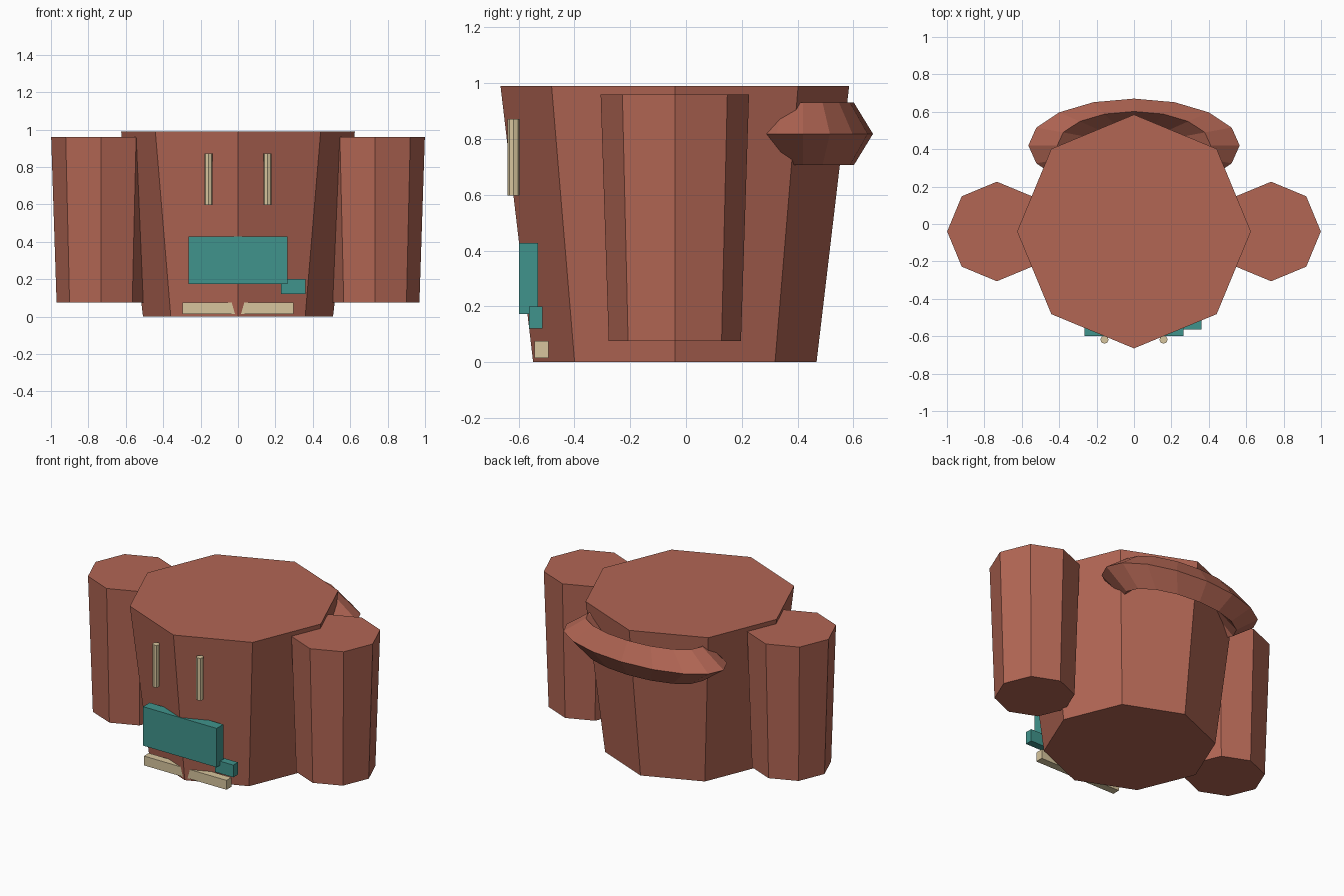
import bpy

if "Cube" in bpy.data.objects:
    bpy.data.objects.remove(bpy.data.objects["Cube"])


def material(name, rgb):
    """Flat colour from 0-255 sRGB."""
    mat = bpy.data.materials.new(name)
    lin = [((c / 255 + 0.055) / 1.055) ** 2.4 for c in rgb]
    mat.diffuse_color = (*lin, 1)
    mat.use_nodes = True
    mat.node_tree.nodes["Principled BSDF"].inputs["Base Color"].default_value = mat.diffuse_color
    return mat


BROWN = material("clay brown", (178, 102, 84))
TEAL = material("teal", (64, 148, 140))
TAN = material("cream tan", (215, 197, 157))


def finish(name, mat):
    ob = bpy.context.object
    ob.name = name
    ob.data.materials.append(mat)
    return ob


def prism(name, mat, x, y, z0, z1, r0, r1):
    """Eight-sided tapered column."""
    bpy.ops.mesh.primitive_cone_add(vertices=8, radius1=r0, radius2=r1, depth=z1 - z0,
                                    location=(x, y, (z0 + z1) / 2))
    return finish(name, mat)


def box(name, mat, lo, hi):
    """Box between two corners."""
    bpy.ops.mesh.primitive_cube_add(size=1, location=[(a + b) / 2 for a, b in zip(lo, hi)])
    bpy.context.object.scale = [b - a for a, b in zip(lo, hi)]
    return finish(name, mat)


# Body, flaring towards the top
prism("body", BROWN, 0, -0.04, 0, 0.99, 0.508, 0.625)

# Side columns and eyes, mirrored
for side, sx in (("left", -1), ("right", 1)):
    prism(side + "_column", BROWN, 0.733 * sx, -0.04, 0.075, 0.96, 0.237, 0.266)
    prism(side + "_eye", TAN, 0.158 * sx, -0.618, 0.597, 0.872, 0.022, 0.022)

# Back collar: a squashed ring with a diamond cross-section, half sunk in the body
bpy.ops.mesh.primitive_torus_add(major_segments=16, minor_segments=4, major_radius=0.41,
                                 minor_radius=0.155, location=(0, 0.42, 0.818))
bpy.context.object.scale = (1, 0.443, 0.725)
finish("back_collar", BROWN)

# Front plates
box("mouth_block", TEAL, (-0.265, -0.598, 0.173), (0.265, -0.53, 0.427))
box("mouth_tab", TEAL, (0.23, -0.563, 0.12), (0.36, -0.515, 0.2))
box("foot_strip", TAN, (-0.297, -0.543, 0.015), (0.297, -0.493, 0.076))
